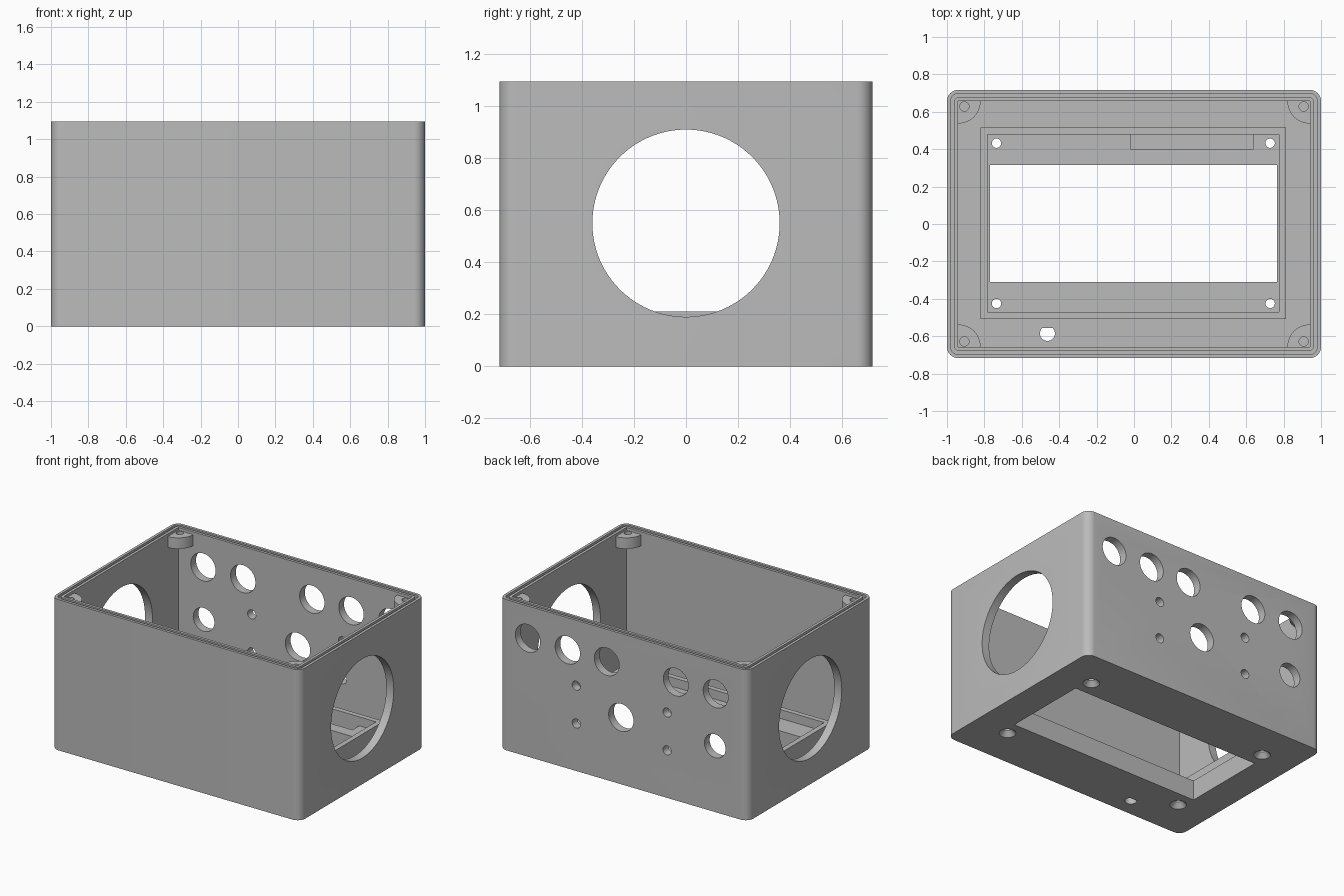
import bpy, bmesh, math
from mathutils import Matrix, Vector

if "Cube" in bpy.data.objects:
    bpy.data.objects.remove(bpy.data.objects["Cube"], do_unlink=True)

HX, HY, H = 1.0, 0.717, 1.095      # outer half sizes and height
WALL, FLOOR = 0.06, 0.062
SHELF, FRAME_TOP = 0.145, 0.21     # display shelf and rim heights

grey = bpy.data.materials.new("plastic grey")
grey.use_nodes = True
grey.diffuse_color = (0.5, 0.5, 0.5, 1)
grey.node_tree.nodes["Principled BSDF"].inputs["Base Color"].default_value = (0.5, 0.5, 0.5, 1)


def finish(name, bm):
    mesh = bpy.data.meshes.new(name)
    bm.to_mesh(mesh)
    bm.free()
    mesh.materials.append(grey)
    obj = bpy.data.objects.new(name, mesh)
    bpy.context.collection.objects.link(obj)
    return obj


def box(name, x0, x1, y0, y1, z0, z1, radius=0):
    """Box between limits, with optionally rounded upright edges."""
    bm = bmesh.new()
    bmesh.ops.create_cube(bm, size=1)
    for v in bm.verts:
        v.co = Vector((x1 if v.co.x > 0 else x0, y1 if v.co.y > 0 else y0, z1 if v.co.z > 0 else z0))
    if radius:
        upright = [e for e in bm.edges if abs(e.verts[0].co.z - e.verts[1].co.z) > 1e-5]
        bmesh.ops.bevel(bm, geom=upright, offset=radius, segments=8, profile=0.5, affect='EDGES')
    return finish(name, bm)


def rod(name, centre, r0, r1, depth, axis='Z', sides=48):
    """Cylinder or cone centred on a point along an axis."""
    turn = {'X': Matrix.Rotation(math.pi / 2, 4, 'Y'),
            'Y': Matrix.Rotation(math.pi / 2, 4, 'X'), 'Z': Matrix()}[axis]
    bm = bmesh.new()
    bmesh.ops.create_cone(bm, cap_ends=True, segments=sides, radius1=r0, radius2=r1,
                          depth=depth, matrix=Matrix.Translation(centre) @ turn)
    return finish(name, bm)


def combine(obj, tool, operation='DIFFERENCE'):
    mod = obj.modifiers.new("cut", 'BOOLEAN')
    mod.operation, mod.object, mod.solver = operation, tool, 'EXACT'
    bpy.context.view_layer.objects.active = obj
    bpy.ops.object.modifier_apply(modifier=mod.name)
    bpy.data.objects.remove(tool, do_unlink=True)


def inset_box(name, inset, z0, z1, radius=0):
    return box(name, inset - HX, HX - inset, inset - HY, HY - inset, z0, z1, radius)


# Open box with a sealing groove around the top edge
shell = inset_box("enclosure_shell", 0, 0, H, 0.06)
combine(shell, inset_box("cavity", WALL, FLOOR, H + 0.1))
groove = inset_box("groove", 0.02, H - 0.02, H + 0.05, 0.04)
combine(groove, inset_box("groove_core", 0.04, H - 0.1, H + 0.1, 0.02))
combine(shell, groove)

# Large round opening through both ends
combine(shell, rod("end_opening", (0, 0, 0.55), 0.36, 0.36, 3, 'X', 96))

# Connector and mounting holes in the back wall: x, z, radius
back_holes = [(x, 0.86, 0.1) for x in (0.77, 0.45, 0.135, -0.42, -0.74)]
back_holes += [(0.02, 0.485, 0.1), (-0.735, 0.48, 0.085)]
back_holes += [(x, z, 0.033) for x in (0.38, -0.35) for z in (0.62, 0.345)]
for x, z, r in back_holes:
    combine(shell, rod("back_hole", (x, HY, z), r, r, 0.3, 'Y'))

# Raised display frame with a recess, a shelf and a connector pocket
frame = box("display_frame", -0.82, 0.812, -0.507, 0.515, FLOOR, FRAME_TOP)
combine(frame, box("recess", -0.782, 0.775, -0.47, 0.478, SHELF, 0.4))
combine(frame, box("pocket", -0.018, 0.64, 0.4, 0.478, 0.09, 0.4))

# Display window and countersunk screw holes through floor and frame
for part in (shell, frame):
    combine(part, box("window", -0.77, 0.765, -0.31, 0.315, -0.1, 0.4))
    for x in (-0.735, 0.728):
        for y in (-0.425, 0.432):
            combine(part, rod("screw_hole", (x, y, 0.1), 0.025, 0.025, 0.4, sides=24))
for x in (-0.735, 0.728):
    for y in (-0.425, 0.432):
        combine(shell, rod("countersink", (x, y, 0.015), 0.06, 0.025, 0.04, sides=24))

# Small shaft hole with one flat side in the floor
shaft = rod("shaft_hole", (-0.463, -0.585, 0), 0.04, 0.04, 0.4, sides=32)
combine(shaft, box("shaft_flat", -0.6, -0.3, -0.557, -0.4, -0.3, 0.3))
combine(shell, shaft)

# Quarter-round lid posts tapering into each corner
for sx, side in ((-1, "right"), (1, "left")):
    for sy, end in ((-1, "front"), (1, "back")):
        cx, cy = sx * (HX - WALL), sy * (HY - WALL)
        post = rod(f"{end}_{side}_post", (cx, cy, 1.035), 0.12, 0.12, 0.08)
        combine(post, rod("taper", (cx, cy, 0.97), 0, 0.12, 0.05), 'UNION')
        combine(post, inset_box("post_limit", WALL, 0.5, H + 0.2), 'INTERSECT')
        combine(post, rod("post_hole", (sx * 0.907, sy * 0.628, 1.07), 0.025, 0.025, 0.1, sides=24))

# Smooth the curved faces and keep edges sharp
for obj in list(bpy.context.scene.objects):
    if obj.type == 'MESH' and grey.name in obj.data.materials:
        bpy.ops.object.select_all(action='DESELECT')
        obj.select_set(True)
        bpy.context.view_layer.objects.active = obj
        bpy.ops.object.shade_smooth_by_angle(angle=math.radians(30))
